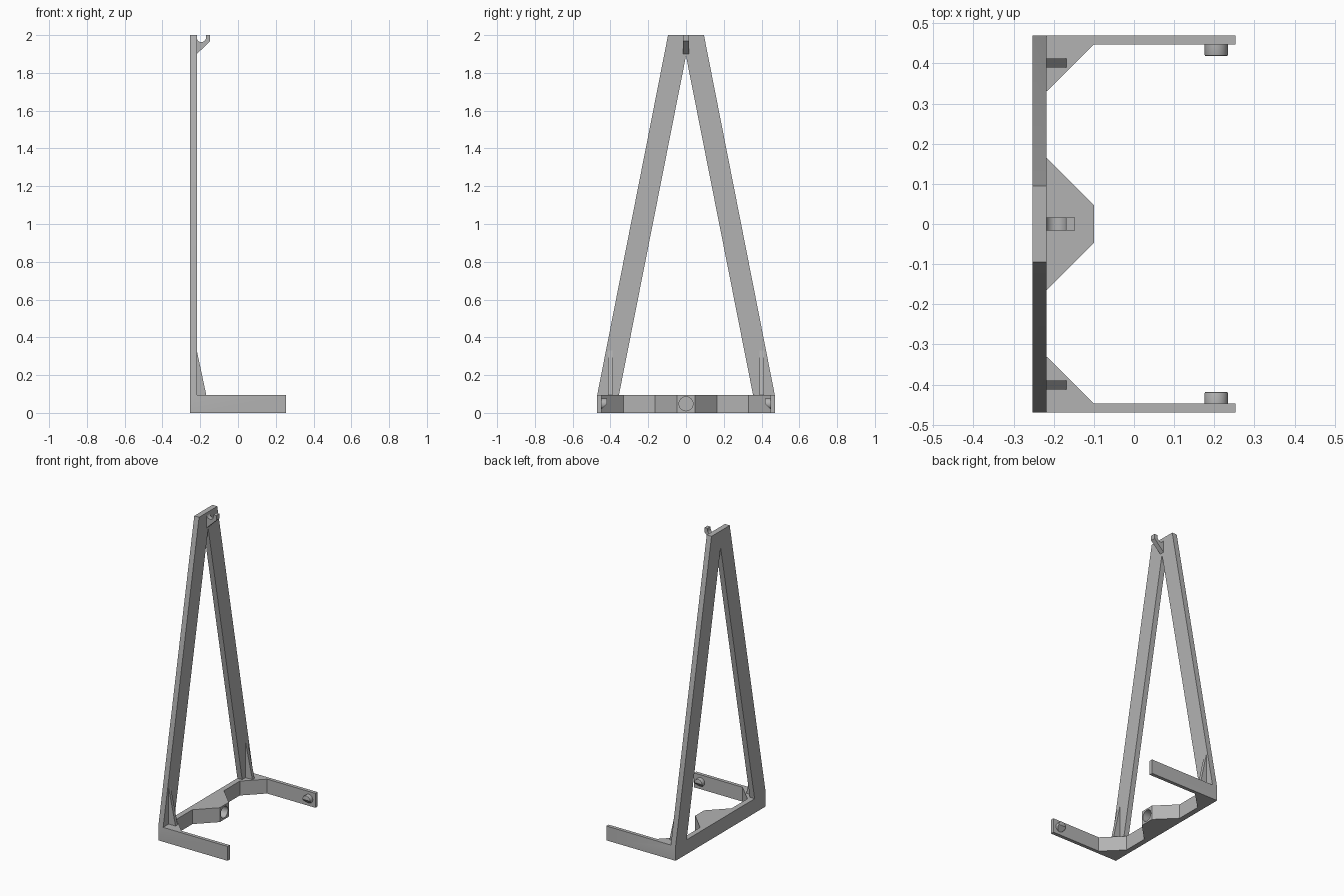
import bpy, bmesh, math
from mathutils import Vector, Matrix

cube = bpy.data.objects.get("Cube")
if cube:
    bpy.data.objects.remove(cube, do_unlink=True)

GREY = (0.45, 0.45, 0.45, 1.0)
mat = bpy.data.materials.new("plain grey")
mat.use_nodes = True
mat.diffuse_color = GREY
mat.node_tree.nodes["Principled BSDF"].inputs["Base Color"].default_value = GREY

BACK, FACE = -0.253, -0.218     # rear and front planes of the upright
HALF, BASE_H = 0.47, 0.095      # half width and base height


def finish(bm, name):
    bmesh.ops.recalc_face_normals(bm, faces=bm.faces)
    mesh = bpy.data.meshes.new(name)
    bm.to_mesh(mesh)
    bm.free()
    obj = bpy.data.objects.new(name, mesh)
    mesh.materials.append(mat)
    bpy.context.collection.objects.link(obj)
    return obj


def prism(name, points, axis, start, end):
    """Extrude a flat profile along one axis."""
    def place(a, b):
        return {"x": (start, a, b), "y": (a, start, b), "z": (a, b, start)}[axis]
    bm = bmesh.new()
    face = bm.faces.new([bm.verts.new(place(a, b)) for a, b in points])
    moved = bmesh.ops.extrude_face_region(bm, geom=[face])["geom"]
    step = Vector([(end - start) * (axis == k) for k in "xyz"])
    bmesh.ops.translate(bm, vec=step, verts=[v for v in moved if isinstance(v, bmesh.types.BMVert)])
    return finish(bm, name)


def cylinder(radius, depth, matrix):
    bm = bmesh.new()
    bmesh.ops.create_cone(bm, cap_ends=True, segments=32, radius1=radius,
                          radius2=radius, depth=depth, matrix=matrix)
    return bm


def combine(target, other, operation):
    mod = target.modifiers.new("combine", "BOOLEAN")
    mod.operation, mod.object, mod.solver = operation, other, "EXACT"
    bpy.context.view_layer.objects.active = target
    bpy.ops.object.modifier_apply(modifier=mod.name)
    bpy.data.objects.remove(other, do_unlink=True)


def smooth(obj):
    bpy.ops.object.select_all(action="DESELECT")
    obj.select_set(True)
    bpy.context.view_layer.objects.active = obj
    bpy.ops.object.shade_smooth_by_angle(angle=math.radians(30))


# Base: rear bar, corner gussets, side arms and central block in one plan
half_plan = [(-0.1, 0.047), (FACE, 0.165), (FACE, 0.33), (-0.1, 0.447),
             (0.253, 0.447), (0.253, HALF), (BACK, HALF)]
plan = half_plan + [(x, -y) for x, y in reversed(half_plan)]
frame = prism("base_and_legs", plan, "z", 0, BASE_H)

# Two sloping legs meeting at the top
legs = prism("legs", [(-HALF, BASE_H), (-0.355, BASE_H), (0, 1.89), (0.355, BASE_H),
                      (HALF, BASE_H), (0.095, 2), (-0.095, 2)], "x", BACK, FACE)
combine(frame, legs, "UNION")

# Blind round socket in the central block
turn_x = Matrix.Rotation(math.pi / 2, 4, "Y")
socket = finish(cylinder(0.037, 0.12, Matrix.Translation((-0.1, 0, 0.048)) @ turn_x), "socket_cutter")
combine(frame, socket, "DIFFERENCE")
smooth(frame)

# Top hook with a rounded cradle
cradle = [(-0.194 + 0.025 * math.cos(t), 1.988 - 0.025 * math.sin(t))
          for t in (math.pi * i / 12 for i in range(13))]
hook = prism("top_hook", [(FACE, 1.9), (-0.147, 1.968), (-0.147, 2), (-0.169, 2)]
             + cradle + [(FACE, 1.988)], "y", -0.016, 0.016)
smooth(hook)

for side, label in ((1, "back"), (-1, "front")):
    # Slim triangular rib at the foot of each leg
    prism(label + "_rib", [(FACE, BASE_H), (-0.168, BASE_H), (FACE, 0.33)],
          "y", side * 0.39, side * 0.412)

    # Peg on the inside of each arm, sloped underneath
    turn_y = Matrix.Rotation(side * math.pi / 2, 4, "X")
    bm = cylinder(0.029, 0.03, Matrix.Translation((0.205, side * 0.433, 0.048)) @ turn_y)
    tip = [e for e in bm.edges if all(abs(v.co.y) < 0.43 for v in e.verts)]
    bmesh.ops.bevel(bm, geom=tip, offset=0.004, segments=2, affect="EDGES", profile=0.5)
    cut = bmesh.ops.bisect_plane(bm, geom=bm.verts[:] + bm.edges[:] + bm.faces[:],
                                 plane_co=(0.205, side * 0.447, 0.019),
                                 plane_no=(0, -side, -1), clear_outer=True)
    rim = [e for e in cut["geom_cut"] if isinstance(e, bmesh.types.BMEdge)]
    bmesh.ops.contextual_create(bm, geom=rim)
    smooth(finish(bm, label + "_peg"))
